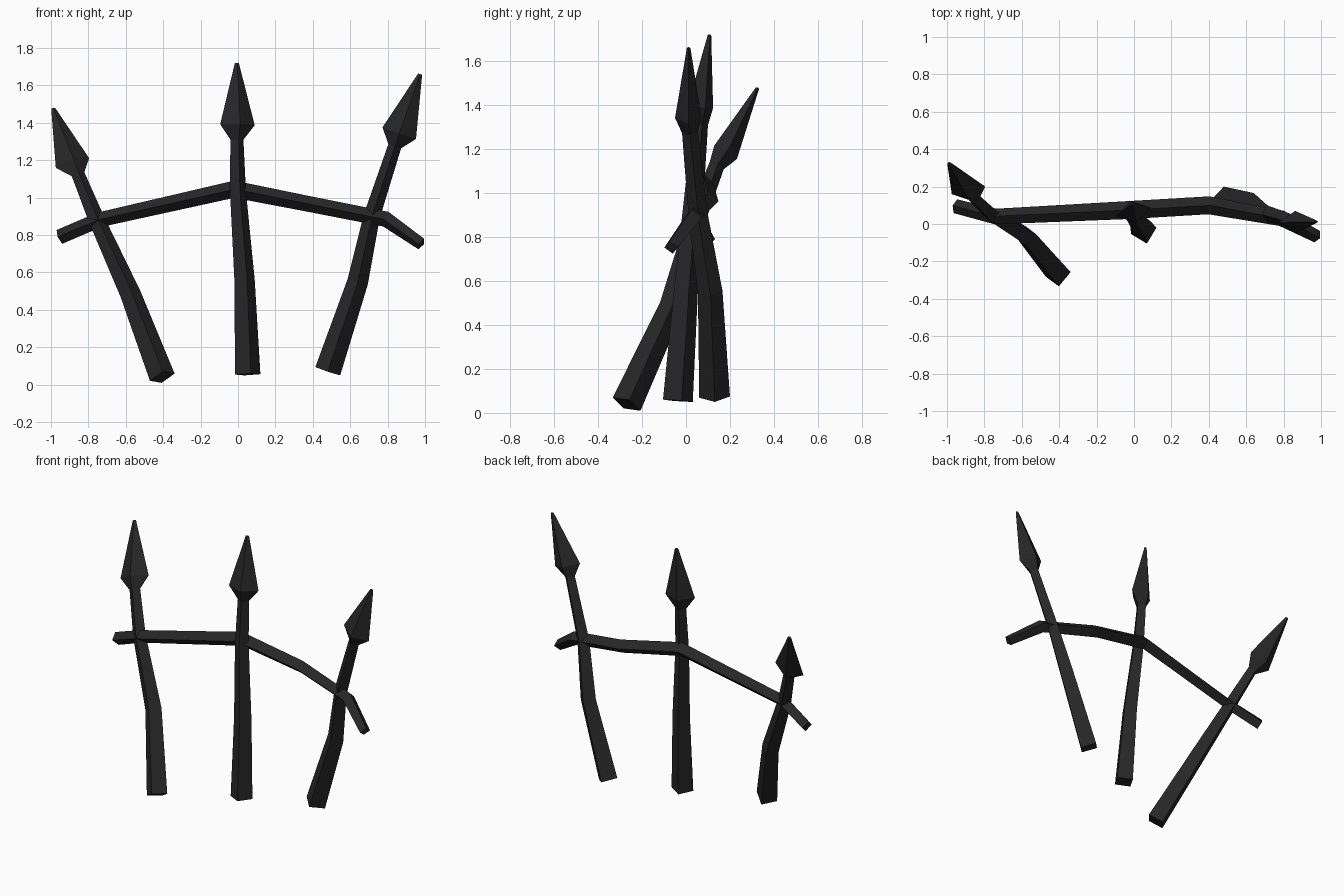
import bpy, bmesh
from math import cos, sin, radians
from mathutils import Vector

if "Cube" in bpy.data.objects:
    bpy.data.objects.remove(bpy.data.objects["Cube"])

iron = bpy.data.materials.new("dark_iron")
iron.diffuse_color = (0.02, 0.02, 0.02, 1)
iron.use_nodes = True
iron.node_tree.nodes["Principled BSDF"].inputs["Base Color"].default_value = iron.diffuse_color


def sweep(name, path, radii, ref):
    """Diamond section swept along a path; radii = (wide, narrow) per point."""
    pts = [Vector(p) for p in path]
    ref = Vector(ref)
    bm = bmesh.new()
    rings = []
    for i, (p, (a, b)) in enumerate(zip(pts, radii)):
        t = Vector()
        if i > 0:
            t += (p - pts[i - 1]).normalized()
        if i < len(pts) - 1:
            t += (pts[i + 1] - p).normalized()
        t.normalize()
        u = (ref - t * ref.dot(t)).normalized()
        v = t.cross(u)
        rings.append([bm.verts.new(p + o) for o in (u * a, v * b, -u * a, -v * b)])
    for r, s in zip(rings, rings[1:]):
        for k in range(4):
            n = (k + 1) % 4
            bm.faces.new((r[k], r[n], s[n], s[k]))
    bm.faces.new(rings[0][::-1])
    bm.faces.new(rings[-1])
    bmesh.ops.recalc_face_normals(bm, faces=bm.faces)
    mesh = bpy.data.meshes.new(name)
    bm.to_mesh(mesh)
    bm.free()
    mesh.materials.append(iron)
    bpy.context.collection.objects.link(bpy.data.objects.new(name, mesh))


# Spear-headed posts: base, bend, rail crossing, neck, head shoulder, tip
post_radii = [(0.07, 0.07), (0.056, 0.056), (0.044, 0.044),
              (0.036, 0.036), (0.095, 0.06), (0.011, 0.008)]
posts = {
    "left_post": (3, [(-0.405, -0.27, 0.04), (-0.575, -0.065, 0.485), (-0.755, 0.045, 0.88),
                      (-0.855, 0.14, 1.125), (-0.885, 0.18, 1.185), (-0.988, 0.325, 1.477)]),
    "middle_post": (14, [(0.052, -0.037, 0.055), (0.035, 0.0, 0.56), (0.0, 0.04, 1.03),
                         (-0.006, 0.065, 1.31), (-0.003, 0.065, 1.39), (-0.006, 0.107, 1.72)]),
    "right_post": (0, [(0.48, 0.13, 0.072), (0.64, 0.11, 0.55), (0.715, 0.055, 0.9),
                       (0.838, 0.018, 1.275), (0.862, 0.01, 1.345), (0.974, 0.012, 1.66)]),
}
for name, (angle, path) in posts.items():
    r = radians(angle)
    sweep(name, path, post_radii, (cos(r), sin(r), 0))

# Bent cross rail
rail = [(-0.955, 0.095, 0.79), (-0.74, 0.04, 0.882), (-0.02, 0.075, 1.045),
        (0.4, 0.1, 0.962), (0.79, 0.03, 0.885), (0.98, -0.068, 0.752)]
sweep("cross_rail", rail, [(0.04, 0.038), (0.04, 0.042), (0.046, 0.048),
                           (0.042, 0.048), (0.042, 0.042), (0.033, 0.034)], (0, 0, 1))
